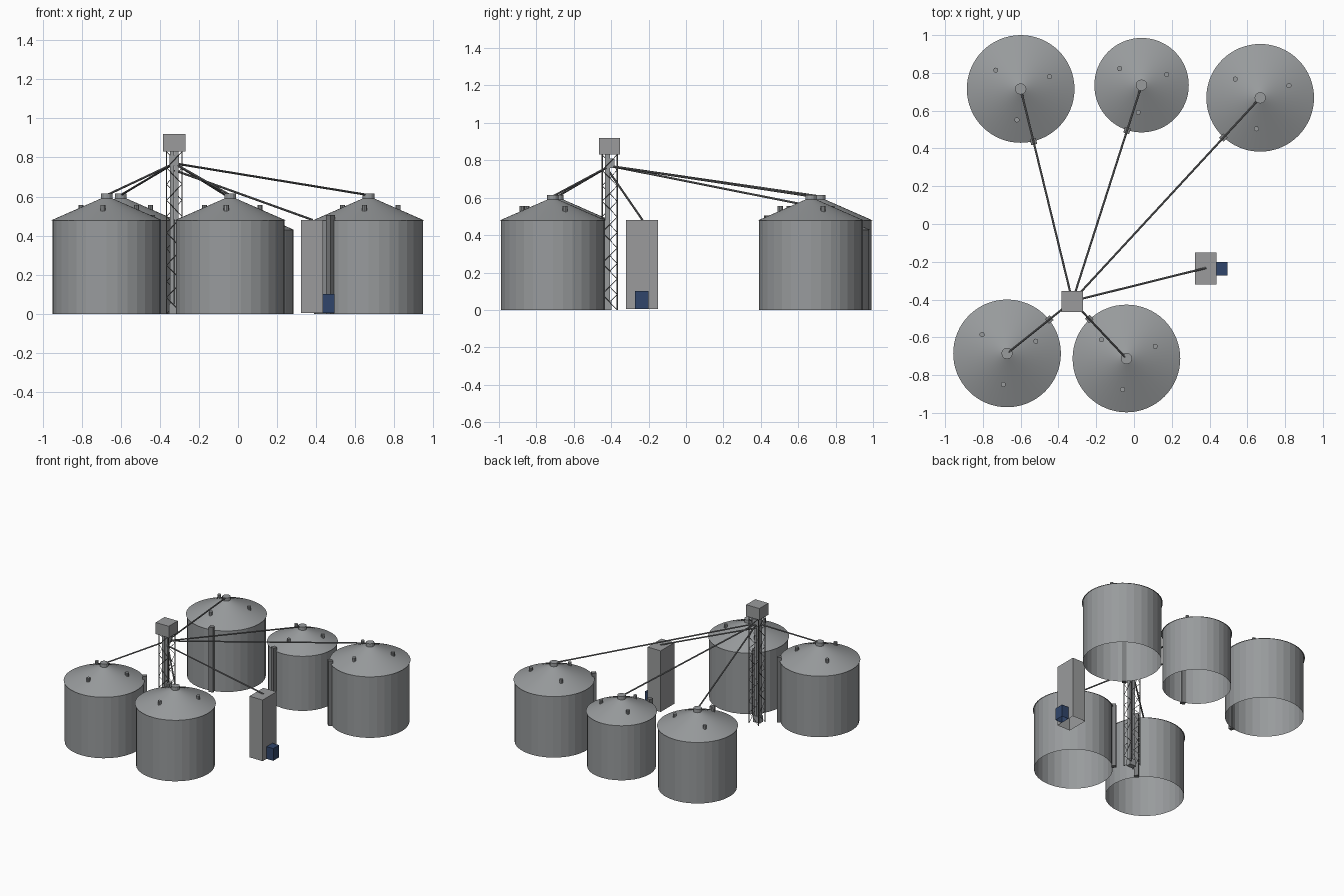
import bpy, bmesh, math
from mathutils import Vector, Matrix

if "Cube" in bpy.data.objects:
    bpy.data.objects.remove(bpy.data.objects["Cube"])


def material(name, rgb):
    m = bpy.data.materials.new(name)
    m.use_nodes = True
    m.diffuse_color = (*rgb, 1)
    m.node_tree.nodes["Principled BSDF"].inputs["Base Color"].default_value = (*rgb, 1)
    return m


GALVANISED = material("galvanised_steel", (0.315, 0.328, 0.336))
PANEL = material("grey_panel", (0.325, 0.33, 0.335))
STEEL = material("dull_steel", (0.19, 0.195, 0.2))
BLUE = material("blue_paint", (0.03, 0.06, 0.145))


def finish(name, bm, mat, smooth=False):
    mesh = bpy.data.meshes.new(name)
    bm.normal_update()
    bm.to_mesh(mesh)
    bm.free()
    mesh.materials.append(mat)
    obj = bpy.data.objects.new(name, mesh)
    bpy.context.collection.objects.link(obj)
    for p in mesh.polygons:
        p.use_smooth = smooth
    return obj


def add_cone(bm, base, r1, r2, height, sides, caps=True):
    bmesh.ops.create_cone(bm, cap_ends=caps, segments=sides, radius1=r1, radius2=r2, depth=height,
                          matrix=Matrix.Translation(Vector(base) + Vector((0, 0, height / 2))))


def add_bar(bm, a, b, radius, sides=6):
    a, b = Vector(a), Vector(b)
    turn = (b - a).to_track_quat('Z', 'Y').to_matrix().to_4x4()
    bmesh.ops.create_cone(bm, cap_ends=True, segments=sides, radius1=radius, radius2=radius,
                          depth=(b - a).length, matrix=Matrix.Translation((a + b) / 2) @ turn)


def add_box(bm, lo, hi, turn=0):
    lo, hi = Vector(lo), Vector(hi)
    bmesh.ops.create_cube(bm, size=1, matrix=Matrix.Translation((lo + hi) / 2)
                          @ Matrix.Rotation(turn, 4, 'Z') @ Matrix.Diagonal((*(hi - lo), 1)))


def box(name, lo, hi, mat, open_bottom=False):
    bm = bmesh.new()
    add_box(bm, lo, hi)
    if open_bottom:
        bm.normal_update()
        floor = [f for f in bm.faces if f.normal.z < -0.9]
        bmesh.ops.delete(bm, geom=floor, context='FACES')
    return finish(name, bm, mat)


TOWER = Vector((-0.326, -0.408, 0))
SPOUT_TOP = TOWER + Vector((0, 0, 0.77))


def grain_bin(name, x, y, radius, wall):
    centre = Vector((x, y, 0))
    rise = radius * 0.43
    # Panelled wall, open underneath
    bm = bmesh.new()
    add_cone(bm, centre, radius - 0.007, radius - 0.007, wall, 32, caps=False)
    finish(name + "_wall", bm, GALVANISED)
    # Conical roof
    bm = bmesh.new()
    add_cone(bm, (x, y, wall - 0.002), radius, 0.028, rise * 0.92, 64, caps=False)
    finish(name + "_roof", bm, GALVANISED, smooth=True)
    # Fill cap
    bm = bmesh.new()
    add_cone(bm, (x, y, wall + rise * 0.88), 0.03, 0.03, 0.028, 12)
    finish(name + "_fill_cap", bm, GALVANISED)
    # Three roof vents
    bm = bmesh.new()
    for i in range(3):
        a = math.radians(23 + 120 * i)
        reach = radius * 0.58
        spot = (x + reach * math.cos(a), y + reach * math.sin(a), wall + rise * 0.36)
        add_cone(bm, spot, 0.0135, 0.0135, 0.032, 10)
    finish(name + "_vents", bm, GALVANISED)
    # Upright duct on the side nearest the tower
    out = (TOWER - centre).normalized()
    foot = centre + out * (radius + 0.002)
    half = Vector((0.016, 0.016, 0))
    bm = bmesh.new()
    add_box(bm, foot - half, foot + half + Vector((0, 0, wall + 0.025)), math.atan2(out.y, out.x))
    finish(name + "_duct", bm, STEEL)
    # Sloping spout from the tower to the cap
    bm = bmesh.new()
    add_bar(bm, SPOUT_TOP, (x, y, wall + rise + 0.005), 0.0055, 8)
    finish(name + "_spout", bm, STEEL)


for name, x, y, radius, wall in (
        ("back_right_bin", -0.60, 0.715, 0.285, 0.48),
        ("back_middle_bin", 0.04, 0.735, 0.25, 0.43),
        ("back_left_bin", 0.668, 0.668, 0.285, 0.48),
        ("front_right_bin", -0.672, -0.685, 0.285, 0.48),
        ("front_middle_bin", -0.04, -0.712, 0.285, 0.48)):
    grain_bin(name, x, y, radius, wall)

# Lattice tower
HALF, TOP, BAYS = 0.04, 0.83, 10
corners = [TOWER + Vector((sx * HALF, sy * HALF, 0))
           for sx, sy in ((-1, -1), (1, -1), (1, 1), (-1, 1))]
bm = bmesh.new()
for i, a in enumerate(corners):
    b = corners[(i + 1) % 4]
    add_bar(bm, a, a + Vector((0, 0, TOP)), 0.0035)
    for k in range(BAYS):
        low, high = Vector((0, 0, TOP * k / BAYS)), Vector((0, 0, TOP * (k + 1) / BAYS))
        # Zigzag braces that alternate from bay to bay
        start, end = (a, b) if k % 2 else (b, a)
        add_bar(bm, start + low, end + high, 0.0018, 4)
finish("tower_lattice", bm, STEEL)

# Elevator trunks, boot and head house
bm = bmesh.new()
for s in (-1, 1):
    mid = TOWER + Vector((s * 0.012, -0.012, 0))
    add_box(bm, mid - Vector((0.01, 0.014, 0)), mid + Vector((0.01, 0.014, TOP)))
finish("elevator_trunks", bm, GALVANISED)
box("elevator_boot", TOWER + Vector((-0.028, -0.03, 0)), TOWER + Vector((0.028, 0.01, 0.05)), GALVANISED)
box("distributor", TOWER + Vector((-0.025, -0.02, 0.76)), TOWER + Vector((0.025, 0.025, 0.81)), GALVANISED)
box("head_house", (-0.383, -0.465, 0.83), (-0.27, -0.354, 0.92), PANEL)

# Dryer with its blue burner and feed spout
box("dryer", (0.323, -0.32, 0.005), (0.436, -0.15, 0.48), PANEL, open_bottom=True)
box("dryer_burner", (0.436, -0.272, 0.005), (0.494, -0.2, 0.1), BLUE, open_bottom=True)
bm = bmesh.new()
add_bar(bm, TOWER + Vector((0, 0, 0.735)), (0.383, -0.232, 0.48), 0.0055, 8)
finish("dryer_spout", bm, STEEL)
